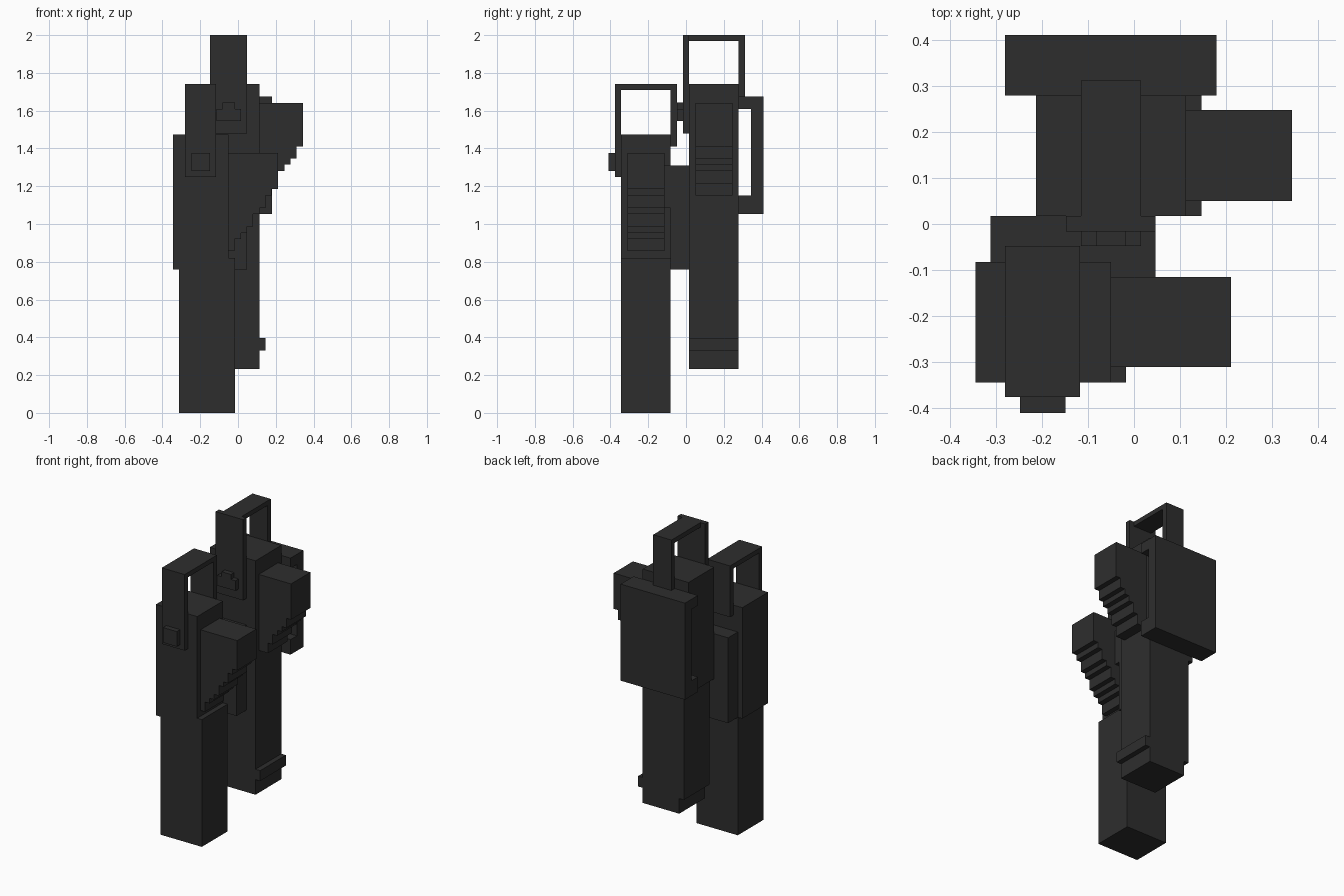
import bpy, bmesh

if "Cube" in bpy.data.objects:
    bpy.data.objects.remove(bpy.data.objects["Cube"])

mat = bpy.data.materials.new("charcoal black")
mat.diffuse_color = (0.027, 0.027, 0.027, 1)
mat.use_nodes = True
mat.node_tree.nodes["Principled BSDF"].inputs["Base Color"].default_value = mat.diffuse_color


def finish(name, bm):
    bmesh.ops.recalc_face_normals(bm, faces=bm.faces)
    me = bpy.data.meshes.new(name)
    bm.to_mesh(me)
    bm.free()
    me.materials.append(mat)
    ob = bpy.data.objects.new(name, me)
    bpy.context.collection.objects.link(ob)


def box(name, x, y, z):
    """Box from (min, max) ranges on each axis."""
    bm = bmesh.new()
    bmesh.ops.create_cube(bm, size=1)
    for v in bm.verts:
        for i, (lo, hi) in enumerate((x, y, z)):
            v.co[i] = hi if v.co[i] > 0 else lo
    finish(name, bm)


def prism(name, pts, y0, y1):
    """Extrude an x-z outline along y."""
    bm = bmesh.new()
    f = bm.faces.new([bm.verts.new((x, y0, z)) for x, z in pts])
    r = bmesh.ops.extrude_face_region(bm, geom=[f])
    verts = [g for g in r["geom"] if isinstance(g, bmesh.types.BMVert)]
    bmesh.ops.translate(bm, verts=verts, vec=(0, y1 - y0, 0))
    finish(name, bm)


def stepped_grip(name, x_in, x_out, top, levels, y0, y1):
    """Side block whose underside climbs outward in steps of one unit."""
    pts = [(x_in, top), (x_out, top)]
    x = x_out
    for i, z in enumerate(levels):
        pts.append((x, z))
        if i < len(levels) - 1:
            x -= 0.0327
            pts.append((x, z))
    pts.append((x_in, levels[-1]))
    prism(name, pts, y0, y1)


# Front unit: body and shaft
box("front_body", (-0.344, -0.05), (-0.344, -0.082), (0.76, 1.475))
box("front_shaft", (-0.312, -0.017), (-0.344, -0.082), (0, 0.82))
stepped_grip("front_grip", -0.05, 0.211, 1.377,
             [1.185, 1.15, 1.085, 1.053, 0.987, 0.953, 0.92, 0.857], -0.31, -0.115)

# Front unit: carrying loop and button
box("front_loop_top", (-0.28, -0.117), (-0.376, -0.048), (1.71, 1.74))
box("front_loop_strap", (-0.28, -0.117), (-0.376, -0.344), (1.25, 1.71))
box("front_loop_back_strap", (-0.28, -0.117), (-0.082, -0.048), (1.41, 1.71))
box("front_button", (-0.247, -0.149), (-0.41, -0.376), (1.28, 1.377))

# Front unit: back block and its side tab
box("front_back_block", (-0.312, 0.047), (-0.082, 0.017), (0.76, 1.31))
box("front_back_tab", (-0.05, 0.047), (-0.115, -0.082), (1.085, 1.31))

# Rear unit: body, shaft, stub and foot
box("rear_body", (-0.213, 0.113), (0.017, 0.279), (1.02, 1.74))
box("rear_shaft", (-0.18, 0.113), (0.017, 0.279), (0.33, 1.02))
box("rear_stub", (-0.147, 0.113), (0.017, 0.279), (0.233, 0.33))
box("rear_foot", (0.113, 0.146), (0.017, 0.279), (0.33, 0.397))
stepped_grip("rear_grip", 0.113, 0.343, 1.64,
             [1.41, 1.348, 1.315, 1.28, 1.215, 1.15], 0.05, 0.247)

# Rear unit: loop with a wider front strap
box("rear_loop_strap", (-0.148, 0.047), (-0.016, 0.017), (1.48, 2.0))
box("rear_loop_top", (-0.115, 0.015), (0.017, 0.312), (1.97, 2.0))
box("rear_loop_back_strap", (-0.115, 0.015), (0.279, 0.312), (1.64, 1.97))
box("rear_button_base", (-0.115, 0.015), (-0.048, -0.016), (1.545, 1.61))
box("rear_button_top", (-0.083, -0.017), (-0.048, -0.016), (1.61, 1.642))

# Rear unit: back plate held off by two rails
box("rear_plate", (-0.28, 0.179), (0.343, 0.41), (1.053, 1.675))
for part, z in (("upper", (1.61, 1.675)), ("lower", (1.053, 1.15))):
    box(f"rear_plate_{part}_rail", (-0.28, 0.179), (0.279, 0.343), z)
